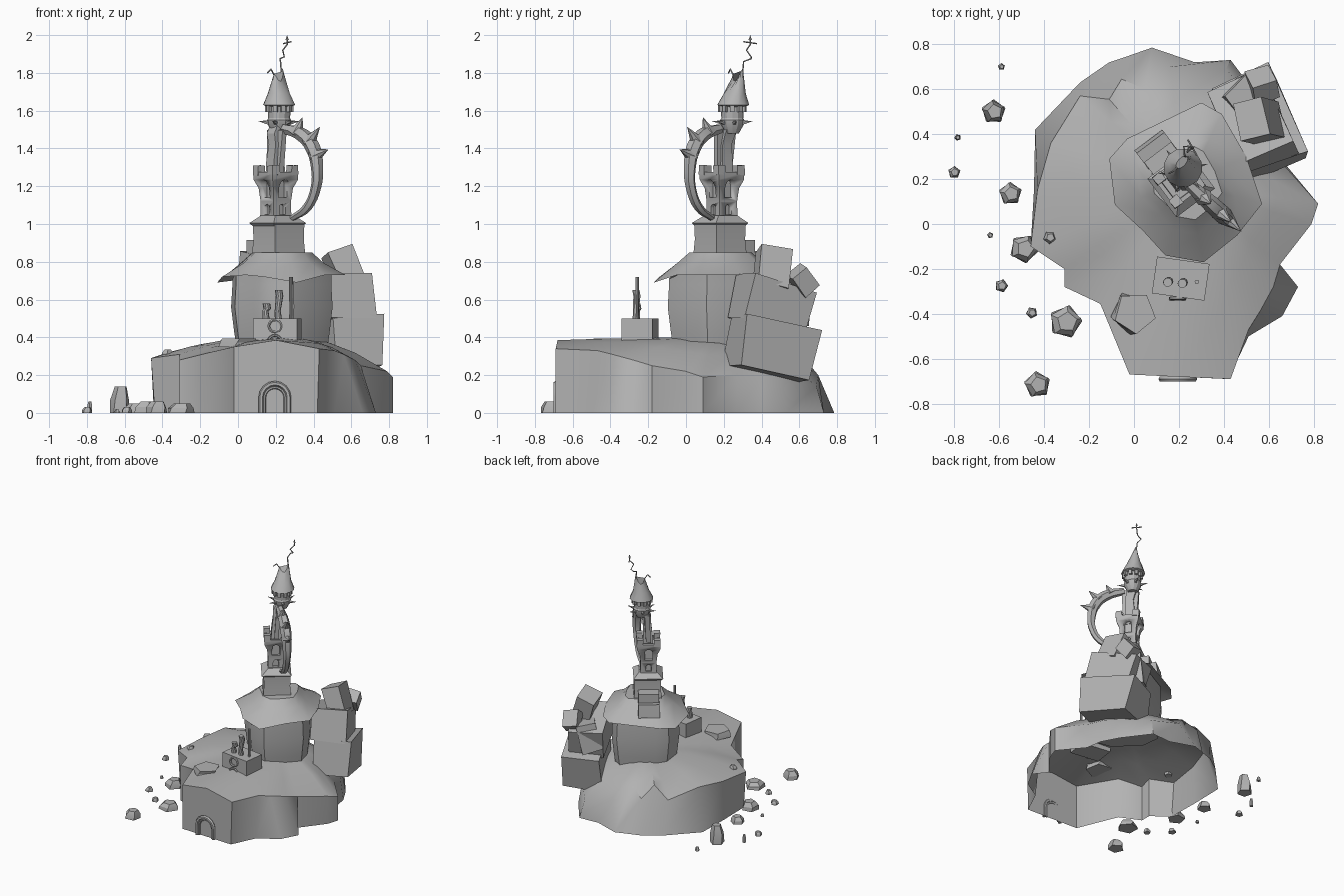
import bpy, bmesh, math, random
from math import sin, cos, pi
from mathutils import Vector, Euler

random.seed(4)
cube = bpy.data.objects.get("Cube")
if cube:
    bpy.data.objects.remove(cube, do_unlink=True)

stone_grey = bpy.data.materials.new("stone_grey")
stone_grey.use_nodes = True
GREY = (0.45, 0.45, 0.45, 1)
stone_grey.diffuse_color = GREY
stone_grey.node_tree.nodes["Principled BSDF"].inputs["Base Color"].default_value = GREY
TURN = math.radians(37)          # the tower stands turned on its rock


def finish(ob, angle=25):
    bpy.ops.object.select_all(action="DESELECT")
    ob.select_set(True)
    bpy.context.view_layer.objects.active = ob
    if ob.type == "CURVE":
        bpy.ops.object.convert(target="MESH")
        ob = bpy.context.object
    ob.data.materials.clear()
    ob.data.materials.append(stone_grey)
    bpy.ops.object.shade_smooth_by_angle(angle=math.radians(angle))
    return ob


def from_bmesh(name, bm, angle=25):
    bmesh.ops.recalc_face_normals(bm, faces=bm.faces)
    mesh = bpy.data.meshes.new(name)
    bm.to_mesh(mesh)
    bm.free()
    ob = bpy.data.objects.new(name, mesh)
    bpy.context.collection.objects.link(ob)
    return finish(ob, angle)


def loft(name, rings, bottom=True, top=True, angle=25):
    bm = bmesh.new()
    rows = [[bm.verts.new(p) for p in ring] for ring in rings]
    for a, b in zip(rows, rows[1:]):
        for i in range(len(a)):
            j = (i + 1) % len(a)
            bm.faces.new((a[i], a[j], b[j], b[i]))
    if bottom:
        bm.faces.new(rows[0][::-1])
    if top:
        bm.faces.new(rows[-1])
    return from_bmesh(name, bm, angle)


def ring(x, y, z, r, n=12, turn=0.0):
    return [(x + r * cos(turn + i * 2 * pi / n), y + r * sin(turn + i * 2 * pi / n), z) for i in range(n)]


def square(x, y, z, side):
    return ring(x, y, z, side * math.sqrt(0.5), 4, TURN + pi / 4)


def box(name, loc, size, rot=(0, 0, 0), jitter=0.0):
    bm = bmesh.new()
    bmesh.ops.create_cube(bm, size=1)
    spin = Euler(rot).to_matrix()
    for v in bm.verts:
        p = Vector(c * s * (1 + random.uniform(-jitter, jitter)) for c, s in zip(v.co, size))
        v.co = spin @ p + Vector(loc)
    return from_bmesh(name, bm)


def cone(name, base, tip, r, sides=6):
    base, tip = Vector(base), Vector(tip)
    spin = (tip - base).to_track_quat("Z", "Y")
    bm = bmesh.new()
    bmesh.ops.create_cone(bm, segments=sides, radius1=r, radius2=0, depth=(tip - base).length, cap_ends=True)
    for v in bm.verts:
        v.co = spin @ v.co + (base + tip) / 2
    return from_bmesh(name, bm)


def tube(name, points, radii, smooth=False, detail=1):
    cu = bpy.data.curves.new(name, "CURVE")
    cu.dimensions = "3D"
    cu.bevel_depth, cu.bevel_resolution, cu.use_fill_caps = 1, detail, True
    cu.resolution_u = 4
    sp = cu.splines.new("BEZIER" if smooth else "POLY")
    pts = sp.bezier_points if smooth else sp.points
    pts.add(len(points) - 1)
    for i, (p, co) in enumerate(zip(pts, points)):
        p.co = co if smooth else (*co, 1)
        p.radius = radii[i] if isinstance(radii, list) else radii
        if smooth:
            p.handle_left_type = p.handle_right_type = "AUTO"
    ob = bpy.data.objects.new(name, cu)
    bpy.context.collection.objects.link(ob)
    return finish(ob, 40)


def arch(width, low, high, n=8):
    r = width / 2
    return [(-r, low)] + [(-r * cos(pi * i / n), high - r + r * sin(pi * i / n)) for i in range(n + 1)] + [(r, low)]


# Island shell, open underneath: foot x, y then rim x, y, z
COAST = [
    (-.02, -.67, -.02, -.67, .35), (.2, -.68, .2, -.68, .385), (.42, -.69, .43, -.69, .34),
    (.51, -.5, .51, -.47, .33), (.66, -.41, .56, -.39, .31), (.73, -.28, .62, -.28, .28),
    (.65, -.18, .65, -.18, .25), (.79, 0, .79, 0, .22), (.82, .09, .82, .09, .19),
    (.67, .27, .66, .27, .2), (.65, .4, .62, .4, .19), (.58, .53, .56, .51, .17),
    (.43, .73, .41, .69, .14), (.27, .72, .16, .7, .2), (.08, .785, .05, .6, .32),
    (-.02, .75, -.055, .645, .25), (-.11, .72, -.11, .555, .34), (-.24, .63, -.24, .57, .26),
    (-.44, .42, -.37, .36, .32), (-.445, .155, -.43, .15, .3), (-.44, -.1, -.46, -.1, .29),
    (-.31, -.2, -.31, -.2, .31), (-.31, -.28, -.31, -.28, .28), (-.15, -.355, -.15, -.355, .32)]
rim = [Vector(c[2:]) for c in COAST]
crown = Vector((.22, .18, .4))
loft("island", [[(c[0], c[1], 0) for c in COAST], rim] +
     [[Vector((*p.lerp(crown, t).xy, p.z + (crown.z - p.z) * k)) for p in rim]
      for t, k in ((.3, .55), (.55, .85), (.85, 1))], bottom=False, angle=45)

# Gate arch on the front wall
tube("gate_arch", [(.195 + u, -.69, v) for u, v in arch(.145, 0, .155)], .014)
tube("gate_inner_arch", [(.195 + u, -.685, v) for u, v in arch(.11, 0, .135)], .008)

# Central rock with an overhanging cap
EAVE = [(-.11, .29, .69), (-.085, .085, .72), (.04, -.03, .73), (.14, -.14, .72), (.31, -.17, .69),
        (.46, -.05, .73), (.57, .09, .73), (.5, .3, .73), (.39, .49, .73), (.3, .54, .72), (-.03, .38, .7)]


def eave_ring(scale, z=None, lift=0):
    return [(.24 + (x - .24) * scale, .18 + (y - .18) * scale, h + lift if z is None else z) for x, y, h in EAVE]


loft("central_rock", [eave_ring(.7, .33), eave_ring(.74, .42), eave_ring(.79, .56), eave_ring(.77, .68),
                      eave_ring(.77, lift=.02)], angle=40)
loft("rock_cap", [eave_ring(.75, .74), eave_ring(1), eave_ring(.64, .795), eave_ring(.46, .85)], angle=40)

# Stack of leaning boulders behind
BOULDERS = [((.56, .44, .34), (.28, .42, .27), (-.2, 0, .4)), ((.53, .45, .58), (.25, .36, .24), (-.26, 0, .4)),
            ((.56, .46, .76), (.14, .17, .22), (-.2, -.35, .3)), ((.57, .62, .7), (.11, .1, .13), (.7, .1, .3)),
            ((.48, .55, .58), (.15, .16, .22), (.1, .2, .7))]
for loc, size, rot in BOULDERS:
    box("boulder", loc, size, rot, .1)

# Chimney hut
HUT = -.14
box("hut", (.208, -.243, .43), (.236, .165, .14), (0, 0, HUT))
for x, y, r, z in ((.15, -.26, .02, .58), (.215, -.265, .02, .65), (.28, -.258, .01, .72)):
    lean = .005 if r > .015 else 0
    loft("chimney", [ring(x, y, .48, r, 10), ring(x - lean, y, .54, r * .8, 10),
                     ring(x + lean, y + lean, z - .03, r, 10), ring(x, y, z, r, 10)])
tube("hut_round_window", [(.195 + .032 * cos(a), -.33, .46 + .032 * sin(a))
                          for a in [i * pi / 8 for i in range(17)]], .008)
tube("hut_door_arch", [(.195 + u, -.335, .37 + v) for u, v in arch(.07, 0, .04)], .007)

# Flat slab and loose stones: x, y, radius, base, height
STONES = [(-.59, .7, .016, 0, .03), (-.625, .5, .055, 0, .14), (-.785, .385, .015, 0, .06),
          (-.8, .23, .028, 0, .03), (-.55, .135, .052, 0, .05), (-.64, -.05, .014, 0, .02),
          (-.49, -.11, .065, 0, .06), (-.375, -.06, .03, .3, .035), (-.59, -.275, .03, 0, .03),
          (-.455, -.395, .026, 0, .03), (-.305, -.435, .075, 0, .05), (-.43, -.715, .06, 0, .06),
          (-.005, -.395, .1, .35, .045)]
for x, y, r, z, h in STONES:
    turn = random.uniform(0, pi)
    slab = .95 if r > .09 else .6
    loft("stone", [ring(x, y, z, r, 5, turn), ring(x, y, z + h * .5, r * .95, 5, turn + .15),
                   ring(x + r * .1, y, z + h, r * slab, 5, turn + .2)])


def local(u, v, z, cx=.21, cy=.18, turn=TURN):
    return (cx + u * cos(turn) - v * sin(turn), cy + u * sin(turn) + v * cos(turn), z)


# Plinth with flared roof and back steps
loft("plinth", [square(.215, .18, .78, .21), square(.215, .18, .92, .19), square(.215, .18, 1.0, .195)])
loft("plinth_roof", [square(.21, .18, .99, .19), square(.21, .18, 1.005, .215), square(.21, .185, 1.045, .125)])
box("upper_step", local(0, .125, .855), (.15, .1, .12), (0, 0, TURN))
box("lower_step", local(0, .19, .8), (.155, .09, .1), (.15, 0, TURN))

# Lower tower with arched niches cut into each side
CX, CY = .2, .19
tower = loft("lower_tower", [square(CX, CY, z, s) for z, s in
                             ((1.03, .118), (1.12, .115), (1.19, .13), (1.235, .168), (1.275, .168),
                              (1.276, .13), (1.25, .125))])
for side in range(4):
    for w, low, high in ((.055, 1.14, 1.235), (.04, 1.05, 1.105)):
        ends = [[local(u, d, z, CX, CY, TURN + side * pi / 2) for u, z in arch(w, low, high)] for d in (.038, .2)]
        cutter = loft("opening_cutter", ends)
        cutter.hide_render = True
        mod = tower.modifiers.new("opening", "BOOLEAN")
        mod.operation, mod.solver, mod.object = "DIFFERENCE", "EXACT", cutter
        bpy.context.view_layer.objects.active = tower
        bpy.ops.object.modifier_apply(modifier=mod.name)
        bpy.data.objects.remove(cutter, do_unlink=True)
for i in (-1, 1):
    for j in (-1, 1):
        box("merlon", local(i * .063, j * .063, 1.285, CX, CY), (.046, .046, .05), (0, 0, TURN), .15)

# Leaning shaft with broken slabs
loft("shaft", [square(.2, .195, 1.22, .08), square(.197, .2, 1.33, .068), square(.205, .2, 1.42, .06),
               square(.2, .215, 1.48, .068), square(.22, .24, 1.54, .06)])
box("shaft_slab", (.225, .175, 1.38), (.03, .04, .24), (.05, .06, TURN), .15)
box("shaft_slab", (.18, .23, 1.4), (.035, .04, .22), (-.08, .05, TURN), .15)

# Round turret with battlements and spikes
TX, TY = .218, .245
loft("turret", [ring(TX, TY, z, r) for z, r in ((1.48, .035), (1.525, .06), (1.55, .064), (1.56, .058), (1.65, .062))])
for i in range(10):
    a = i * pi / 5
    box("battlement", (TX + .065 * cos(a), TY + .065 * sin(a), 1.61), (.02, .022, .035), (0, 0, a))
for i in range(6):
    a = i * pi / 3 + .2
    cone("turret_spike", (TX + .05 * cos(a), TY + .05 * sin(a), 1.535),
         (TX + .115 * cos(a), TY + .115 * sin(a), 1.545), .014, 5)

# Roof narrowing to a split ridge
ridge = []
for i in range(12):
    u, v = cos(i * pi / 6), sin(i * pi / 6)
    ridge.append((.213 + .67 * .034 * u - .74 * .018 * v, .275 + .74 * .034 * u + .67 * .018 * v,
                  1.755 + .055 * u * u + .015 * u))
loft("turret_roof", [ring(.218, .25, 1.62, .06, 12, .83), ring(.218, .25, 1.63, .087, 12, .83),
                     ring(.216, .258, 1.69, .06, 12, .83), ridge], angle=40)

# Crooked weather vane and small hook
tube("vane_pole", [(.23, .3, 1.8), (.225, .305, 1.86), (.222, .345, 1.875), (.245, .345, 1.885),
                   (.237, .32, 1.92), (.26, .34, 1.95), (.26, .34, 1.99)], .004)
cone("vane_tip", (.26, .34, 1.975), (.26, .34, 2.0), .009, 4)
tube("vane_bar", [(.28, .305, 1.965), (.24, .375, 1.955)], .004)
tube("roof_hook", [(.19, .25, 1.79), (.175, .235, 1.82), (.155, .225, 1.8)], .004)


# Curved spiked arm propping the turret
def arm(t, z):
    return (.22 + .74 * t, .2 - .67 * t, z)


ARM = [(.09, 1.03), (.2, 1.09), (.262, 1.2), (.268, 1.3), (.24, 1.4), (.165, 1.47), (.03, 1.505)]
tube("arm", [arm(*p) for p in ARM], [.016, .024, .028, .033, .04, .038, .026], True)
for base, tip in (((.245, 1.36), (.35, 1.395)), ((.205, 1.43), (.29, 1.515)), ((.12, 1.48), (.165, 1.565))):
    cone("arm_spike", arm(*base), arm(*tip), .042, 7)
